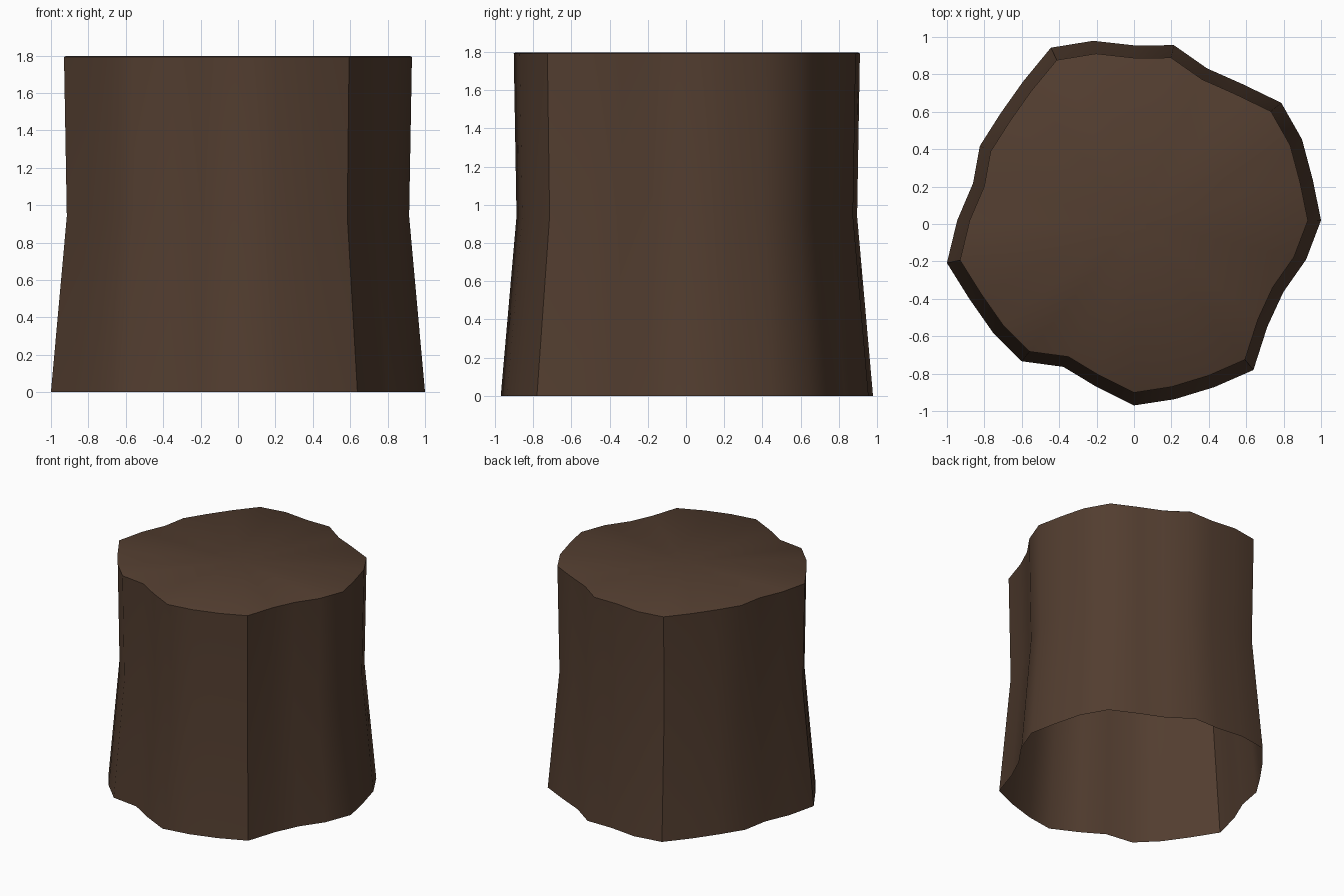
import bpy, bmesh
from math import cos, sin, tau, radians

if "Cube" in bpy.data.objects:
    bpy.data.objects.remove(bpy.data.objects["Cube"], do_unlink=True)

# Bark colour
bark = bpy.data.materials.new("dark_brown_bark")
bark.use_nodes = True
colour = (0.085, 0.047, 0.029, 1)
bark.diffuse_color = colour
bsdf = bark.node_tree.nodes["Principled BSDF"]
bsdf.inputs["Base Color"].default_value = colour
bsdf.inputs["Roughness"].default_value = 0.9

# Irregular outline: radii at even angles, anticlockwise from +x
RADII = [1, .98, .997, 1.007, .931, .901, .96, .935, .984, 1.024, .95, .914, .915, .883,
         .945, 1.026, .975, .964, .964, .87, .912, .99, .981, .99, 1.024, .912, .886, .944]
CENTRE_Y = 0.02
# Height and scale of each ring, waisted in the middle with a thin lip on top
RINGS = [(0, 1), (0.94, 0.915), (1.792, 0.93), (1.797, 0.922)]


def add_ring(bm, z, scale):
    n = len(RADII)
    return [bm.verts.new((r * scale * cos(tau * i / n),
                          CENTRE_Y * scale + r * scale * sin(tau * i / n), z))
            for i, r in enumerate(RADII)]


# Trunk wall, open underneath
bm = bmesh.new()
rings = [add_ring(bm, z, s) for z, s in RINGS]
for low, high in zip(rings, rings[1:]):
    for i in range(len(low)):
        j = (i + 1) % len(low)
        bm.faces.new((low[i], low[j], high[j], high[i]))

# Cut top, fanned from its middle
cap = bm.faces.new(rings[-1])
bmesh.ops.poke(bm, faces=[cap])

mesh = bpy.data.meshes.new("tree_stump")
bm.to_mesh(mesh)
bm.free()
mesh.materials.append(bark)
stump = bpy.data.objects.new("tree_stump", mesh)
bpy.context.collection.objects.link(stump)

# Smooth bark, crisp top edge
bpy.ops.object.select_all(action="DESELECT")
stump.select_set(True)
bpy.context.view_layer.objects.active = stump
bpy.ops.object.shade_smooth_by_angle(angle=radians(40))
